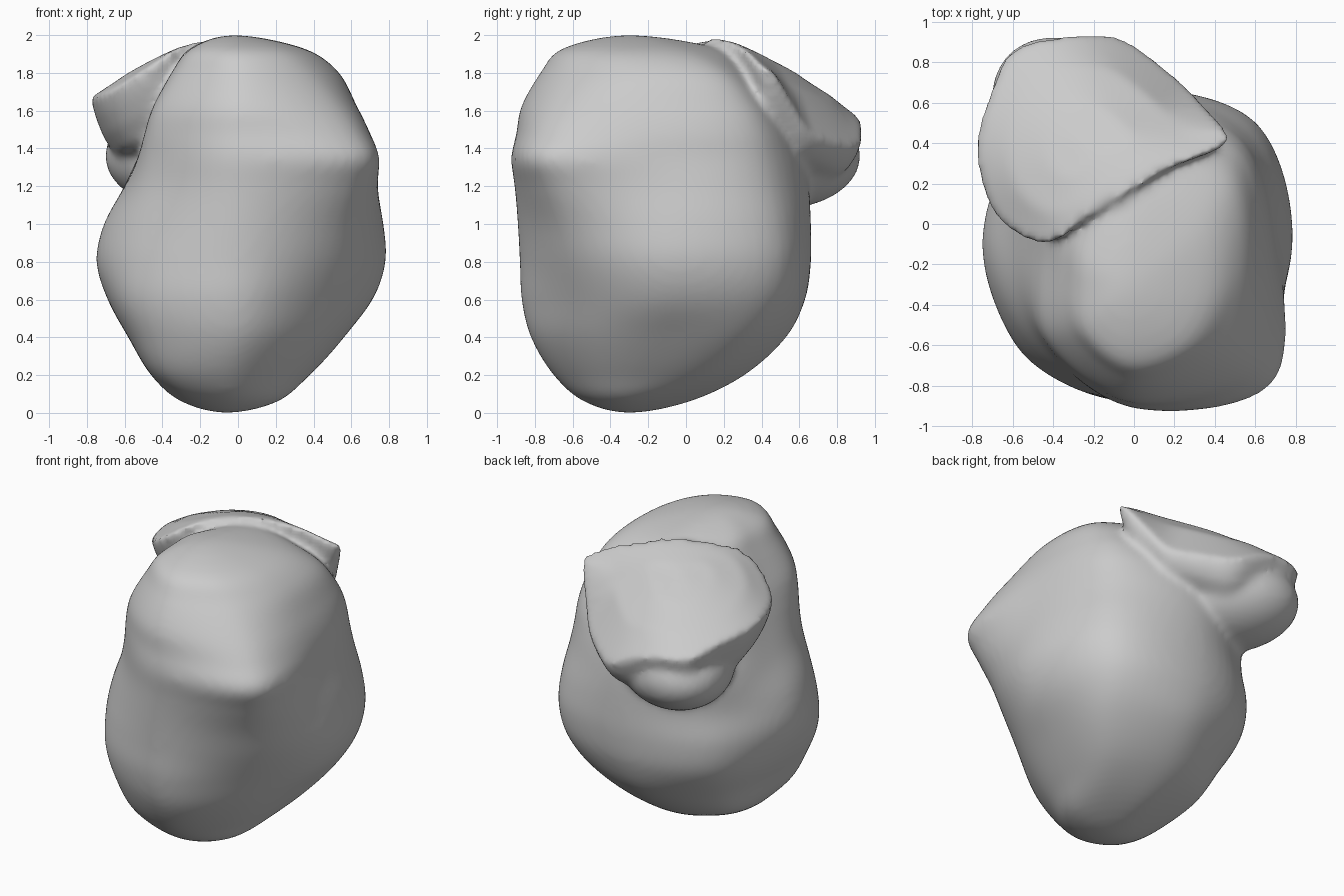
import bpy
import bmesh
import math
from mathutils import Vector, Matrix

cube = bpy.data.objects.get("Cube")
if cube:
    bpy.data.objects.remove(cube, do_unlink=True)

clay = bpy.data.materials.new("grey_clay")
clay.use_nodes = True
clay.diffuse_color = (0.6, 0.6, 0.6, 1)
clay.node_tree.nodes["Principled BSDF"].inputs["Base Color"].default_value = (0.6, 0.6, 0.6, 1)


def spline(a, b, c, d, t):
    """Smooth curve from b to c, with a and d as neighbours."""
    return 0.5 * (2 * b + (c - a) * t + (2 * a - 5 * b + 4 * c - d) * t * t
                  + (3 * b - a - 3 * c + d) * t ** 3)


def closed_curve(points, steps):
    n = len(points)
    return [spline(*(points[(i + k) % n] for k in (-1, 0, 1, 2)), s / steps)
            for i in range(n) for s in range(steps)]


def skin(bm, rings):
    """Join rings of equal length; collapsed end rings become poles."""
    rows = [[bm.verts.new(p) for p in ring] for ring in rings]
    for low, high in zip(rows, rows[1:]):
        for j in range(len(low)):
            k = (j + 1) % len(low)
            bm.faces.new((low[j], low[k], high[k], high[j]))
    bmesh.ops.remove_doubles(bm, verts=[v for row in rows for v in row], dist=0.0001)


# Body levels: height, centre x, centre y, then radii every 45 degrees from +x
LEVELS = [
    (0, -.06, -.3) + (0,) * 8,
    (.06, -.05, -.3, .26, .28, .32, .26, .25, .24, .24, .24),
    (.2, -.04, -.22, .41, .52, .53, .5, .42, .5, .48, .41),
    (.4, 0, -.15, .55, .69, .68, .64, .58, .68, .67, .55),
    (.6, 0, -.1, .71, .8, .73, .73, .69, .77, .77, .67),
    (.8, 0, -.1, .78, .85, .76, .76, .75, .76, .78, .75),
    (1, 0, -.1, .77, .83, .76, .73, .71, .72, .79, .82),
    (1.2, 0, -.1, .73, .78, .75, .72, .6, .67, .8, .91),
    (1.35, 0, -.1, .7, .75, .72, .65, .53, .65, .81, .97),
    (1.48, 0, -.12, .68, .74, .68, .58, .48, .63, .77, .88),
    (1.62, 0, -.16, .63, .71, .62, .5, .43, .58, .71, .75),
    (1.8, 0, -.25, .53, .64, .56, .4, .35, .43, .52, .53),
    (1.93, -.02, -.33, .36, .45, .49, .3, .23, .27, .32, .34),
    (2, -.02, -.3) + (0,) * 8,
]


def level_ring(row):
    z, cx, cy, *radii = row
    return [Vector((cx + r * math.cos(i * math.pi / 4), cy + r * math.sin(i * math.pi / 4), z))
            for i, r in enumerate(radii)]


def body_rings(steps=5):
    rings = [closed_curve(level_ring(row), 8) for row in LEVELS]
    half = len(rings[0]) // 2
    last = len(rings) - 1

    def ring(i):
        # Beyond a pole, carry on down the opposite side
        if i < 0 or i > last:
            r = rings[-i if i < 0 else 2 * last - i]
            return r[half:] + r[:half]
        return rings[i]

    out = []
    for i in range(last):
        for s in range(steps):
            out.append([spline(*p, s / steps)
                        for p in zip(ring(i - 1), ring(i), ring(i + 1), ring(i + 2))])
    return out + [rings[last]]


# Flared cap: domed, sloping down to the back right
RIM = [(-.42, -.1), (-.6, -.04), (-.73, .12), (-.78, .4), (-.71, .65), (-.61, .85), (-.4, .92),
       (-.1, .93), (.12, .8), (.36, .58), (.47, .4), (.2, .28), (-.05, .14), (-.24, .02)]
CAP_PROFILE = [(0, 0), (.35, 0), (.7, 0), (1, 0), (.95, .12), (.87, .25),
               (.74, .39), (.45, .5), (0, .52)]


def cap_height(p):
    along = (p.y - p.x) / math.sqrt(2)
    across = (p.x + p.y) / math.sqrt(2)
    droop = 1.3 * across ** 4 * min(1, max(0, along * 4))
    return 2.02 - .2 * along - .21 * along ** 2 - .5 * across ** 2 - droop


def cap_rings():
    middle = Vector((-.25, .4))
    rim = closed_curve([Vector(p) for p in RIM], 5)
    rings = []
    for scale, drop in CAP_PROFILE:
        flat = [middle + (p - middle) * scale for p in rim]
        rings.append([(p.x, p.y, cap_height(p) - drop) for p in flat])
    return rings


bm = bmesh.new()
skin(bm, body_rings())
skin(bm, cap_rings())

# Snout under the cap, pointing to the back right
bmesh.ops.create_uvsphere(
    bm, u_segments=40, v_segments=24, radius=1,
    matrix=Matrix.Translation((-.28, .5, 1.36)) @ Matrix.Rotation(math.radians(135), 4, 'Z')
    @ Matrix.Diagonal((.48, .36, .28, 1)))
bmesh.ops.recalc_face_normals(bm, faces=bm.faces)

mesh = bpy.data.meshes.new("lumpy_body")
bm.to_mesh(mesh)
bm.free()
body = bpy.data.objects.new("lumpy_body", mesh)
bpy.context.collection.objects.link(body)
mesh.materials.append(clay)

# Fuse the parts into one softened skin
fuse = body.modifiers.new("fuse", 'REMESH')
fuse.mode = 'VOXEL'
fuse.voxel_size = 0.022
fuse.use_smooth_shade = True
soften = body.modifiers.new("soften", 'SMOOTH')
soften.factor = 0.5
soften.iterations = 12

bpy.ops.object.select_all(action='DESELECT')
body.select_set(True)
bpy.context.view_layer.objects.active = body
for name in ("fuse", "soften"):
    bpy.ops.object.modifier_apply(modifier=name)
bpy.ops.object.shade_smooth()
if not body.data.materials:
    body.data.materials.append(clay)
